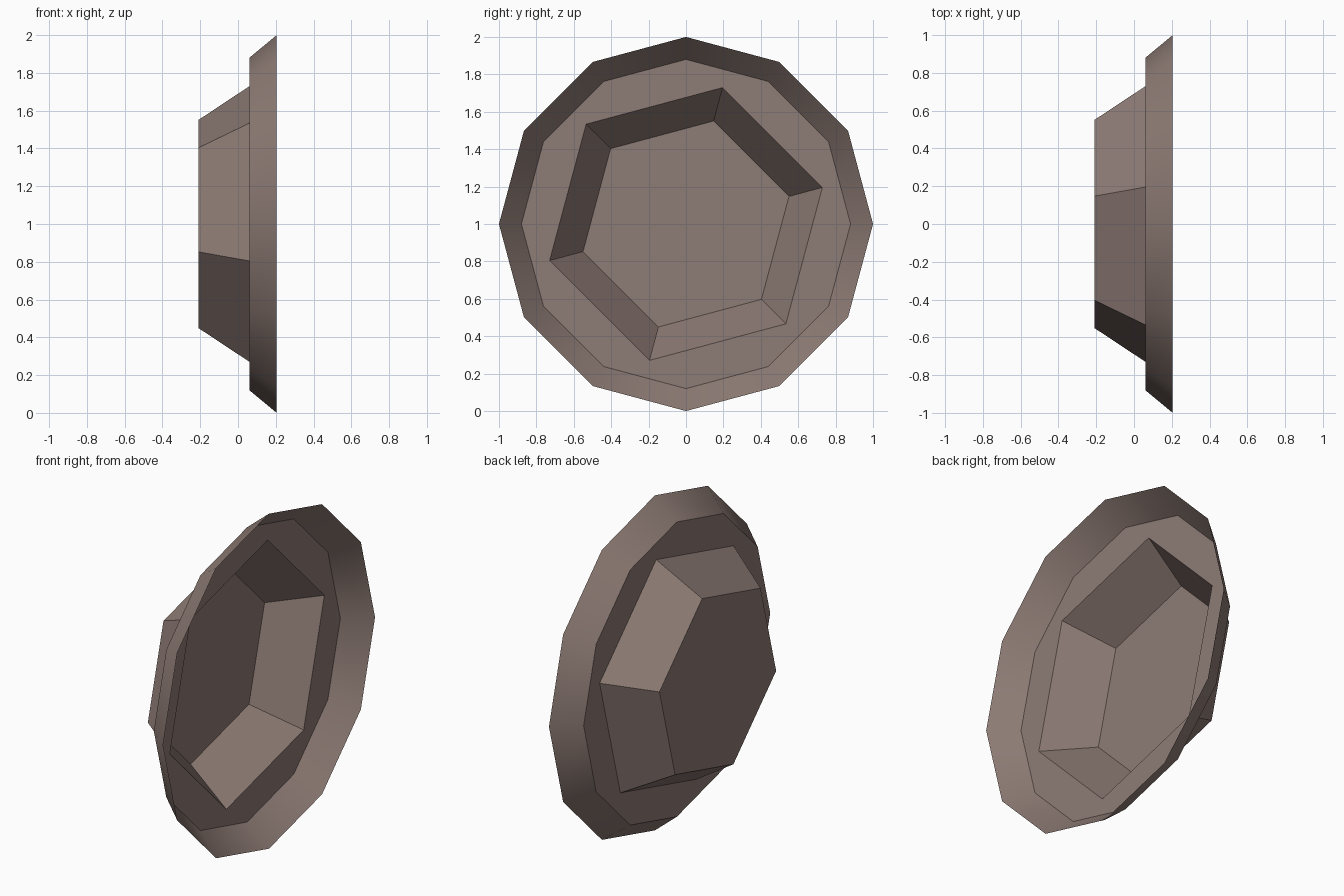
import bpy, bmesh, math

if "Cube" in bpy.data.objects:
    bpy.data.objects.remove(bpy.data.objects["Cube"])

mat = bpy.data.materials.new("taupe brown")
mat.diffuse_color = (0.27, 0.20, 0.178, 1)
mat.use_nodes = True
mat.node_tree.nodes["Principled BSDF"].inputs["Base Color"].default_value = mat.diffuse_color


def ring(x, r, n, start=0.0, flat_sided=False):
    """Points of an n-gon around the x axis; flat_sided pulls every second
    point in to the middle of a side, giving a polygon of n/2 sides."""
    pts = []
    for i in range(n):
        a = math.radians(start) + 2 * math.pi * i / n
        rr = r * math.cos(2 * math.pi / n) if flat_sided and i % 2 else r
        pts.append((x, rr * math.cos(a), 1 + rr * math.sin(a)))
    return pts


def shell(name, outer, inner, cap=False):
    """Strip of faces between two loops, optionally closed by a cap."""
    bm = bmesh.new()
    a = [bm.verts.new(p) for p in outer]
    b = [bm.verts.new(p) for p in inner]
    n = len(a)
    for i in range(n):
        j = (i + 1) % n
        bm.faces.new((a[i], a[j], b[j], b[i]))
    if cap:
        bm.faces.new(b)
    bm.normal_update()
    me = bpy.data.meshes.new(name)
    bm.to_mesh(me)
    bm.free()
    me.materials.append(mat)
    ob = bpy.data.objects.new(name, me)
    bpy.context.collection.objects.link(ob)
    bpy.ops.object.select_all(action='DESELECT')
    ob.select_set(True)
    bpy.context.view_layer.objects.active = ob
    bpy.ops.object.shade_smooth_by_angle(angle=math.radians(45))


# Flared twelve-sided rim
shell("flared_rim", ring(0.205, 1.0, 12), ring(0.06, 0.88, 12))
# Flat flange with a six-sided opening
shell("flat_flange", ring(0.06, 0.88, 12), ring(0.06, 0.755, 12, 15, True))
# Tapered six-sided dish with a flat bottom
shell("hexagonal_dish", ring(0.06, 0.755, 6, 15), ring(-0.21, 0.57, 6, 15), cap=True)
